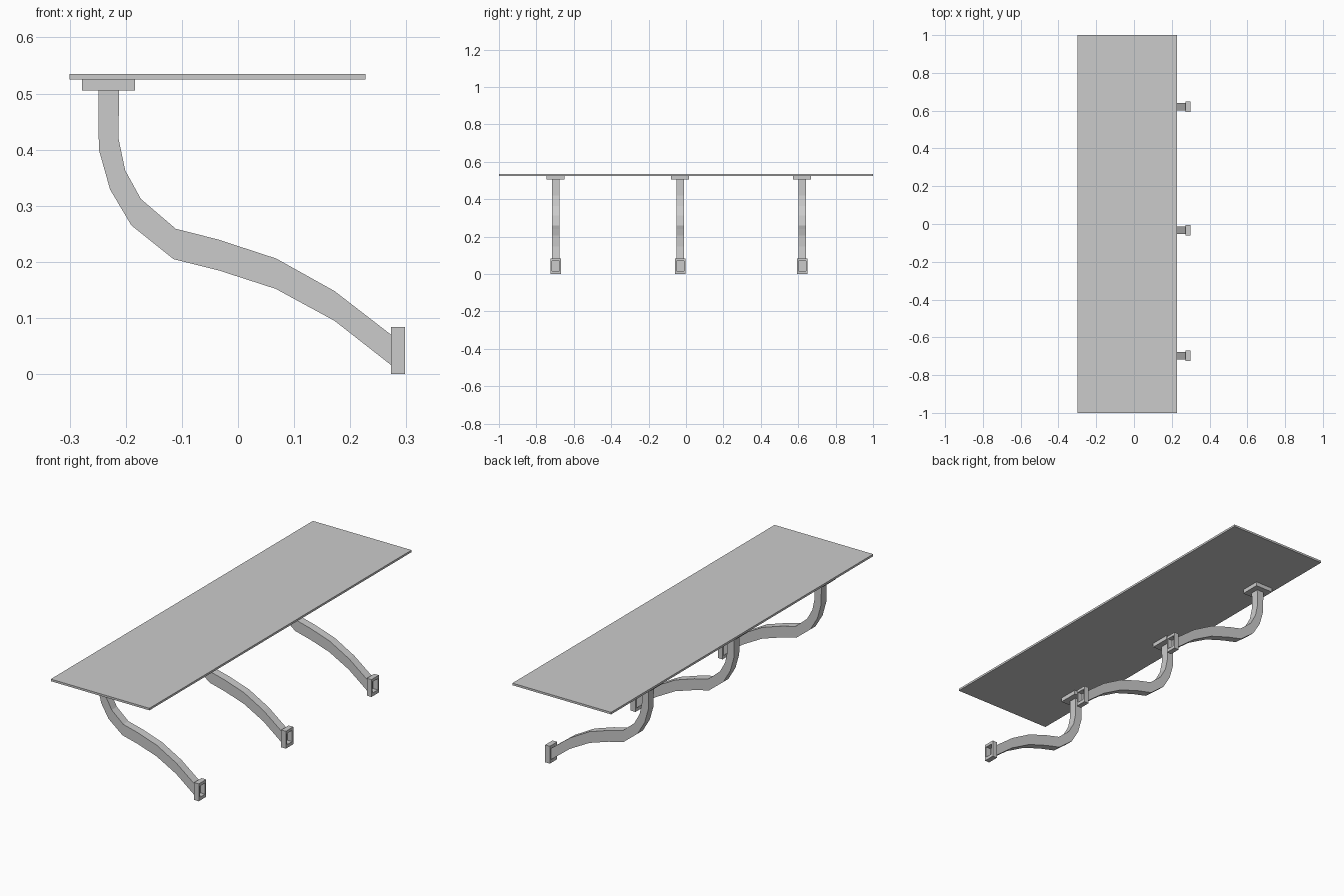
import bpy, bmesh

if "Cube" in bpy.data.objects:
    bpy.data.objects.remove(bpy.data.objects["Cube"])


def add_object(name, bm):
    bmesh.ops.recalc_face_normals(bm, faces=bm.faces)
    mesh = bpy.data.meshes.new(name)
    bm.to_mesh(mesh)
    bm.free()
    obj = bpy.data.objects.new(name, mesh)
    bpy.context.collection.objects.link(obj)
    return obj


def box(name, x, y, z):
    bm = bmesh.new()
    bmesh.ops.create_cube(bm, size=1)
    for v in bm.verts:
        for i, (lo, hi) in enumerate((x, y, z)):
            v.co[i] = lo if v.co[i] < 0 else hi
    return add_object(name, bm)


def bridge_rings(bm, rings):
    for a, b in zip(rings, rings[1:]):
        for i in range(4):
            j = (i + 1) % 4
            bm.faces.new((a[i], a[j], b[j], b[i]))


# Curved arm: lower and upper edge points (x, z) at each section
LOWER = [(-.249, .505), (-.248, .40), (-.228, .329), (-.190, .265), (-.115, .205),
         (-.035, .185), (.067, .152), (.172, .095), (.273, .016)]
UPPER = [(-.212, .505), (-.213, .42), (-.201, .363), (-.173, .312), (-.111, .259),
         (-.036, .240), (.068, .206), (.172, .148), (.273, .070)]


def arm(name, y, half=.02):
    bm = bmesh.new()
    rings = [[bm.verts.new(c) for c in ((a, y - half, b), (a, y + half, b),
                                        (c, y + half, d), (c, y - half, d))]
             for (a, b), (c, d) in zip(LOWER, UPPER)]
    bridge_rings(bm, rings)
    bm.faces.new(rings[0])
    bm.faces.new(rings[-1])
    return add_object(name, bm)


# Wall bracket: rectangular frame around the arm's end
def frame(name, y):
    bm = bmesh.new()

    def ring(x, half, lo, hi):
        return [bm.verts.new((x, y + s * half, z))
                for s, z in ((-1, lo), (1, lo), (1, hi), (-1, hi))]
    rings = [ring(.273, .02, .016, .070), ring(.273, .028, 0, .084),
             ring(.298, .028, 0, .084), ring(.298, .02, .016, .070)]
    bridge_rings(bm, rings + rings[:1])
    return add_object(name, bm)


# Table top
box("table_top", (-.30, .227), (-1, 1), (.525, .535))

# Three supports
for n, y in enumerate((-.697, -.032, .621), 1):
    box(f"mounting_plate_{n}", (-.278, -.184), (y - .048, y + .048), (.505, .525))
    arm(f"curved_arm_{n}", y)
    frame(f"wall_bracket_{n}", y)
